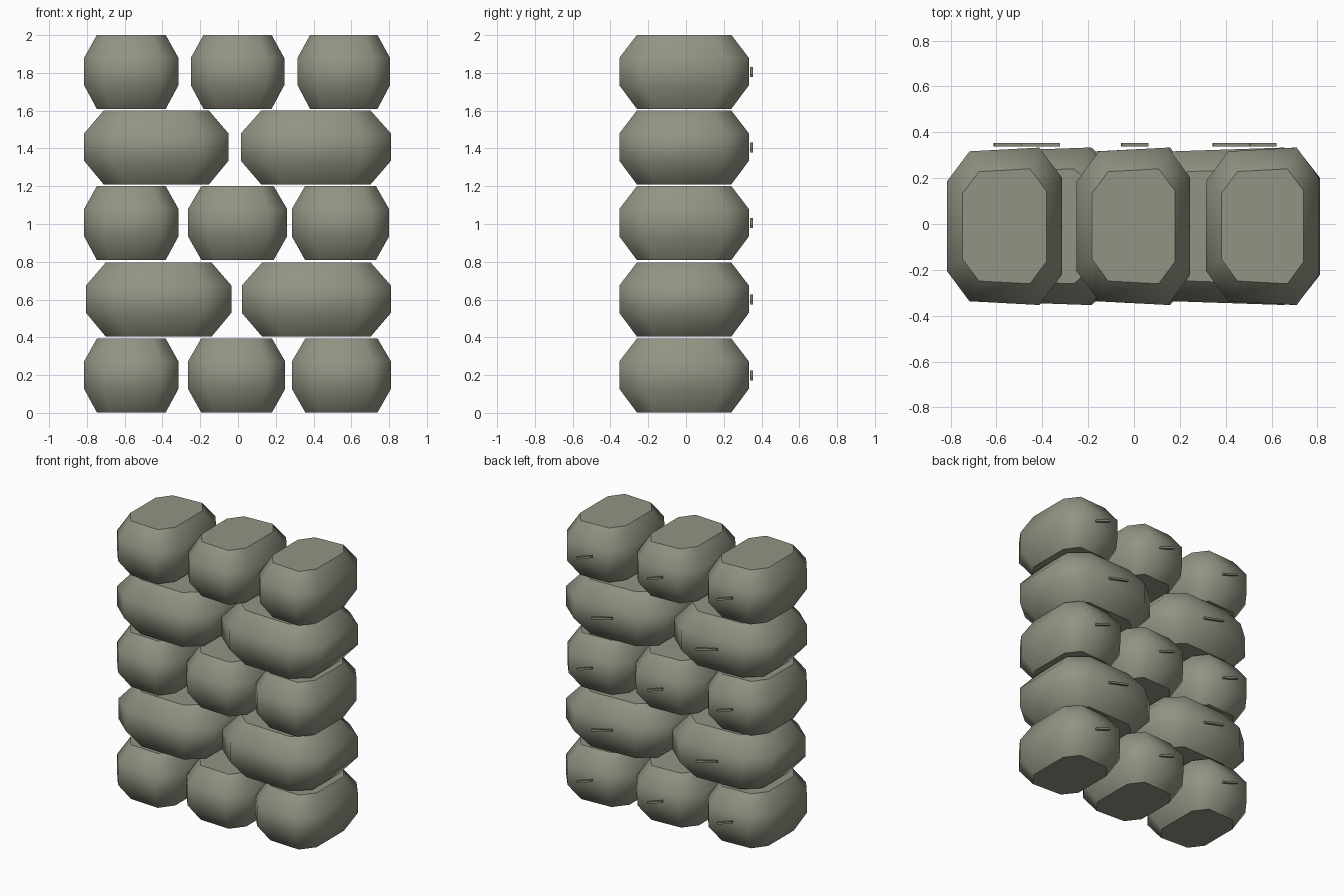
import bpy, bmesh, math
from mathutils import Matrix

cube = bpy.data.objects.get("Cube")
if cube:
    bpy.data.objects.remove(cube, do_unlink=True)

stone_mat = bpy.data.materials.new("warm_grey_stone")
stone_mat.use_nodes = True
COLOUR = (0.29, 0.29, 0.23, 1)
stone_mat.diffuse_color = COLOUR
stone_mat.node_tree.nodes["Principled BSDF"].inputs["Base Color"].default_value = COLOUR

# Stone outline in plan, as a chamfered unit square, and its (scale, height) levels
CORNER = 0.61
OUTLINE = [(1, -CORNER), (1, CORNER), (CORNER, 1), (-CORNER, 1),
           (-1, CORNER), (-1, -CORNER), (-CORNER, -1), (CORNER, -1)]
LEVELS = [(0.73, 0), (1, 0.32), (1, 0.69), (0.73, 1)]
HEIGHT = 0.39


def add_object(name, bm):
    mesh = bpy.data.meshes.new(name)
    bmesh.ops.recalc_face_normals(bm, faces=bm.faces)
    bm.to_mesh(mesh)
    bm.free()
    mesh.materials.append(stone_mat)
    obj = bpy.data.objects.new(name, mesh)
    bpy.context.collection.objects.link(obj)


def add_stone(name, x0, x1, z0):
    """Rounded block: smooth sides, flat top and bottom, a little deeper at one end."""
    cx, half_x, half_y = (x0 + x1) / 2, (x1 - x0) / 2, 0.335
    bm = bmesh.new()
    rings = []
    for scale, t in LEVELS:
        rings.append([bm.verts.new((cx + u * scale * half_x,
                                    v * scale * half_y * (1 + 0.04 * u) - 0.01,
                                    z0 + t * HEIGHT)) for u, v in OUTLINE])
    n = len(OUTLINE)
    for low, high in zip(rings, rings[1:]):
        for i in range(n):
            j = (i + 1) % n
            bm.faces.new((low[i], low[j], high[j], high[i])).smooth = True
    for ring in (rings[0], rings[-1]):
        cap = bm.faces.new(ring)
        for edge in cap.edges:
            edge.smooth = False
    add_object(name, bm)


def add_pin(name, x0, x1, z):
    """Thin slanted bar behind a stone."""
    length, rise = x1 - x0, 0.04
    bm = bmesh.new()
    bmesh.ops.create_cube(bm, size=1)
    place = (Matrix.Translation(((x0 + x1) / 2, 0.346, z))
             @ Matrix.Rotation(math.atan2(rise, length), 4, "Y")
             @ Matrix.Diagonal((math.hypot(length, rise), 0.016, 0.014, 1)))
    bmesh.ops.transform(bm, matrix=place, verts=bm.verts)
    add_object(name, bm)


# Courses of the wall: base height and the ends of each stone
COURSES = [
    (0.003, [(-0.815, -0.315), (-0.265, 0.25), (0.285, 0.81)]),
    (0.405, [(-0.805, -0.035), (0.02, 0.81)]),
    (0.81, [(-0.815, -0.315), (-0.265, 0.26), (0.285, 0.80)]),
    (1.21, [(-0.815, -0.05), (0.015, 0.81)]),
    (1.61, [(-0.815, -0.315), (-0.25, 0.245), (0.315, 0.805)]),
]
PINS = {3: [(-0.61, -0.49), (-0.055, 0.06), (0.505, 0.62)],
        2: [(-0.49, -0.325), (0.345, 0.505)]}

for row, (z, stones) in enumerate(COURSES, 1):
    for col, (stone, pin) in enumerate(zip(stones, PINS[len(stones)]), 1):
        add_stone(f"stone_row{row}_{col}", *stone, z)
        add_pin(f"back_pin_row{row}_{col}", *pin, z + HEIGHT / 2)
